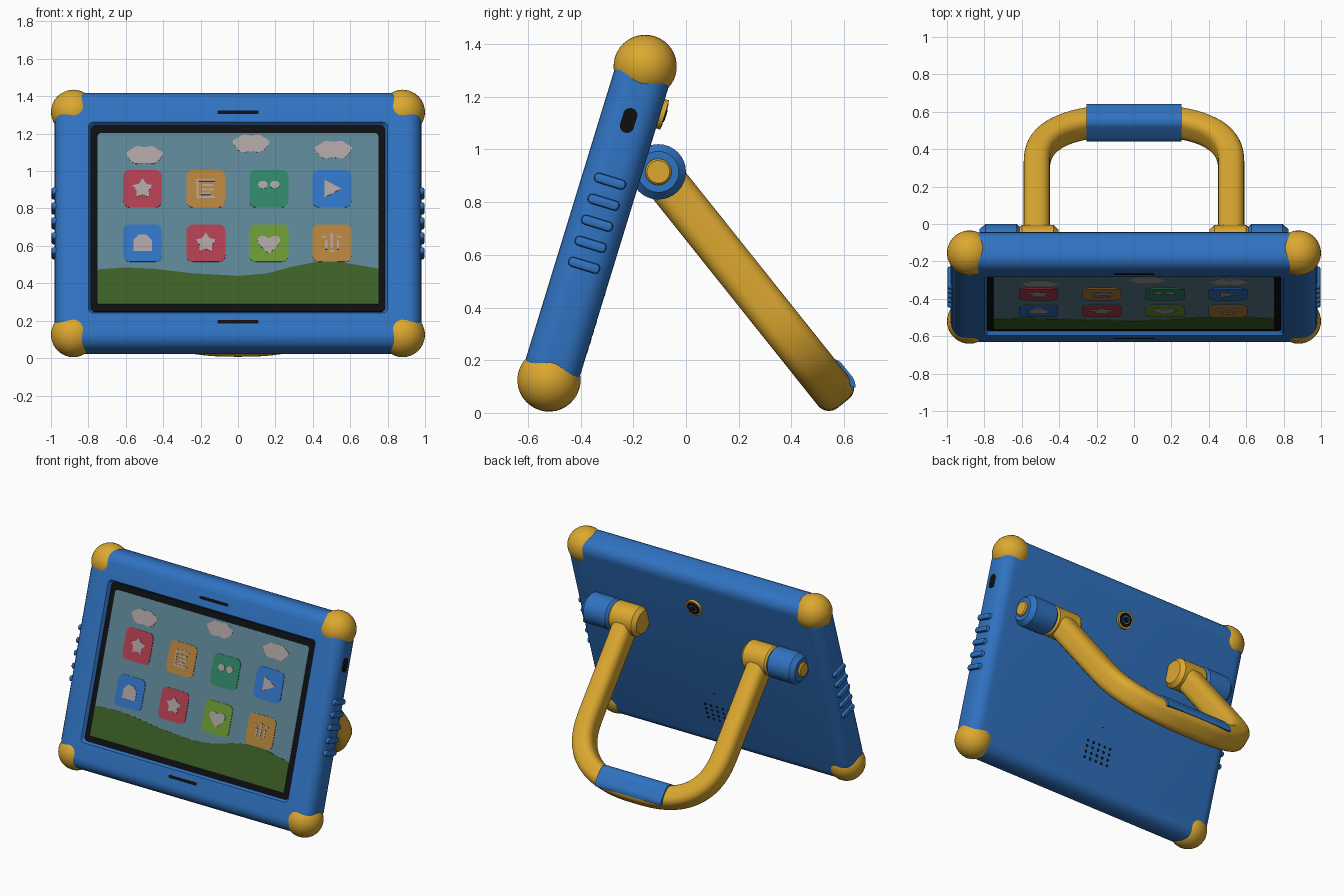
import bpy, bmesh, math
from math import sin, cos, pi
from mathutils import Matrix, Vector

if "Cube" in bpy.data.objects:
    bpy.data.objects.remove(bpy.data.objects["Cube"])


def material(name, hex_code):
    rgb = [int(hex_code[i:i + 2], 16) / 255 for i in (0, 2, 4)]
    col = [c / 12.92 if c < 0.04 else ((c + 0.055) / 1.055) ** 2.4 for c in rgb] + [1]
    m = bpy.data.materials.new(name)
    m.use_nodes = True
    m.diffuse_color = col
    m.node_tree.nodes["Principled BSDF"].inputs["Base Color"].default_value = col
    return m


BLUE = material("case blue", "3073c2")
GOLD = material("golden yellow", "dca830")
BLACK = material("black", "0e0f11")
SKY = material("sky blue", "5c8494")
HILL = material("hill green", "3c6026")
PALE = material("pale grey", "aaa09f")
RED = material("icon red", "b03f50")
ORANGE = material("icon orange", "b2813c")
TEAL = material("icon teal", "308468")
LIME = material("icon lime", "6a9632")

# Tablet frame: x across, y up the leaning case, z out of the screen
TILT = Matrix.Translation((0, -0.3375, 0.72)) @ Matrix.Rotation(math.radians(72.95), 4, 'X')
# Handle frame: x across, y down the arms, z out of the handle's upper side
ARM = Matrix.Translation((0, -0.105, 0.915)) @ Matrix.Rotation(math.radians(-51.4), 4, 'X')
PIVOT = Matrix.Translation((0, -0.105, 0.915))


def finish(name, bm, mat, frame):
    bmesh.ops.recalc_face_normals(bm, faces=bm.faces)
    me = bpy.data.meshes.new(name)
    bm.to_mesh(me)
    bm.free()
    me.materials.append(mat)
    ob = bpy.data.objects.new(name, me)
    ob.matrix_world = frame
    bpy.context.collection.objects.link(ob)
    bpy.ops.object.select_all(action='DESELECT')
    ob.select_set(True)
    bpy.context.view_layer.objects.active = ob
    bpy.ops.object.shade_smooth_by_angle(angle=math.radians(35))
    return ob


def loft(name, rings, mat, frame):
    """Skin a row of equal closed rings and cap both ends."""
    bm = bmesh.new()
    rows = [[bm.verts.new(p) for p in r] for r in rings]
    n = len(rows[0])
    for a, b in zip(rows, rows[1:]):
        for i in range(n):
            j = (i + 1) % n
            bm.faces.new((a[i], a[j], b[j], b[i]))
    bm.faces.new(rows[0])
    bm.faces.new(rows[-1])
    return finish(name, bm, mat, frame)


def rrect(hw, hh, r, k=6):
    """Rounded rectangle outline."""
    pts = []
    for q, (sx, sy) in enumerate(((1, 1), (-1, 1), (-1, -1), (1, -1))):
        for i in range(k + 1):
            a = (q + i / k) * pi / 2
            pts.append((sx * (hw - r) + r * cos(a), sy * (hh - r) + r * sin(a)))
    return pts


def plate(name, pts, mat, top, centre=(0, 0), thick=0.005, frame=TILT):
    ring = [(x + centre[0], y + centre[1]) for x, y in pts]
    return loft(name, [[(x, y, z) for x, y in ring] for z in (top - thick, top)], mat, frame)


def lathe(name, profile, mat, frame, n=32):
    """Turn (position, radius) pairs about the x axis."""
    return loft(name, [[(x, r * cos(2 * pi * i / n), r * sin(2 * pi * i / n)) for i in range(n)]
                       for x, r in profile], mat, frame)


def circle(r, n=20):
    return [(r * cos(2 * pi * i / n), r * sin(2 * pi * i / n)) for i in range(n)]


# Case with rounded edges and a sunken front
W, H, T, R = 0.98, 0.718, 0.108, 0.08
edge = []
for i in range(13):
    a = -pi / 2 + pi * i / 12
    edge.append((R * (1 - cos(a)), math.copysign(T - R, a) + R * sin(a)))
edge.insert(6, (0, -(T - R)))
rings = [[(x, y, z) for x, y in rrect(W - d, H - d, 0.16 - d * 0.8, 8)] for d, z in edge]
for hw, hh, z in ((0.80, 0.533, T), (0.787, 0.52, T - 0.026)):
    rings.append([(x, y, z) for x, y in rrect(hw, hh, 0.025, 8)])
loft("case", rings, BLUE, TILT)

# Corner bumpers
for sx in (-1, 1):
    for sy in (-1, 1):
        bm = bmesh.new()
        bmesh.ops.create_uvsphere(bm, u_segments=32, v_segments=18, radius=0.12,
                                  matrix=Matrix.Translation((sx * 0.88, sy * 0.6225, 0)))
        finish("corner_bumper", bm, GOLD, TILT)

# Side grip ridges
for sx in (-1, 1):
    for i in range(-2, 3):
        ridge = [[(sx * x, i * 0.0835 + b, a) for a, b in rrect(0.062 - d, 0.019 - d, 0.017 - d, 4)]
                 for x, d in ((0.95, 0), (0.988, 0), (0.994, 0.003), (0.997, 0.009))]
        loft("grip_ridge", ridge, BLUE, TILT)

# Side button and front slots
button = [[(x, 0.408 + b, a) for a, b in rrect(0.027, 0.048, 0.026)] for x in (0.976, 0.982)]
loft("side_button", button, BLACK, TILT)
for y in (0.589, -0.583):
    plate("front_slot", rrect(0.11, 0.01, 0.009, 3), BLACK, T + 0.001, (0, y))

# Screen layers
plate("screen_border", rrect(0.787, 0.52, 0.025), BLACK, 0.086)
plate("screen_sky", rrect(0.75, 0.479, 0.02), SKY, 0.089)
crest = [(-0.75, -0.285), (-0.6, -0.274), (-0.45, -0.281), (-0.25, -0.306), (0, -0.321),
         (0.15, -0.308), (0.3, -0.267), (0.42, -0.243), (0.52, -0.24), (0.65, -0.262), (0.75, -0.28)]
plate("screen_hill", [(-0.75, -0.479)] + crest + [(0.75, -0.479)], HILL, 0.091)
cloud = [(0.097 * cos(a) * (1 + 0.06 * sin(5 * a)), 0.05 * sin(a) * (1 + 0.12 * cos(6 * a)))
         for a in (2 * pi * i / 30 for i in range(30))]
for c in ((-0.5, 0.355), (0.07, 0.42), (0.51, 0.385)):
    plate("screen_cloud", cloud, PALE, 0.091, c)

# Icon tiles and their symbols
star = [((0.058 if i % 2 == 0 else 0.034) * cos(pi / 2 + i * pi / 5),
         (0.058 if i % 2 == 0 else 0.034) * sin(pi / 2 + i * pi / 5)) for i in range(10)]
triangle = [(-0.04, -0.05), (0.05, 0), (-0.04, 0.05)]
house = [(-0.05, -0.045), (0.05, -0.045), (0.05, 0.015), (0.02, 0.048), (-0.02, 0.048), (-0.05, 0.015)]
heart = [(0.055 * sin(a) ** 3 + 0.006 * sin(a),
          0.048 * cos(a) - 0.018 * cos(2 * a) - 0.006 * cos(3 * a)) for a in
         (2 * pi * i / 24 for i in range(24))]


def bar(x, y, hw, hh):
    return [(x + u * hw, y + v * hh) for u, v in ((-1, -1), (1, -1), (1, 1), (-1, 1))]


page = [bar(0, 0.047, 0.05, 0.006), bar(0, -0.047, 0.05, 0.006), bar(-0.044, 0, 0.006, 0.045),
        bar(0.01, 0.02, 0.03, 0.006), bar(0.01, -0.005, 0.03, 0.006), bar(0, -0.028, 0.025, 0.006)]
leaves = [[(s * 0.032 + 0.026 * cos(a), 0.022 + 0.022 * sin(a)) for a in
           (2 * pi * i / 14 for i in range(14))] for s in (-1, 1)]
clock = [bar(0, 0.012, 0.007, 0.04), bar(-0.03, -0.01, 0.006, 0.025), bar(0.032, -0.01, 0.006, 0.025),
         bar(0, -0.045, 0.012, 0.006), bar(-0.04, 0.035, 0.012, 0.005), bar(0.04, 0.035, 0.012, 0.005)]
icons = (((RED, [star]), (ORANGE, page), (TEAL, leaves), (BLUE, [triangle])),
         ((BLUE, [house]), (RED, [star]), (LIME, [heart]), (ORANGE, clock)))
for row, y in zip(icons, (0.166, -0.138)):
    for (mat, shapes), x in zip(row, (-0.51, -0.172, 0.165, 0.502)):
        plate("icon_tile", rrect(0.104, 0.104, 0.035), mat, 0.0925, (x, y))
        for shape in shapes:
            plate("icon_symbol", shape, PALE, 0.095, (x, y))

# Rear camera, speaker holes and small hole
BACK = TILT @ Matrix.Rotation(pi, 4, 'Y')
for name, r, top, mat in (("camera_ring", 0.058, 0.125, GOLD), ("camera_disc", 0.047, 0.127, BLACK),
                          ("camera_band", 0.027, 0.129, BLUE), ("camera_lens", 0.02, 0.131, BLACK)):
    plate(name, circle(r, 32), mat, top, (0, 0.468), 0.025 if mat == GOLD else 0.005, BACK)
for i in range(5):
    for j in range(4):
        plate("speaker_hole", circle(0.01, 10), BLACK, T + 0.001,
              ((i - 2) * 0.045, -0.42 + (j - 1.5) * 0.037), frame=BACK)
plate("small_hole", circle(0.006, 10), BLACK, T + 0.001, (0, -0.25), frame=BACK)

# Carrying handle: rounded section swept along a squarish arch
path = [Vector((0.52, 0.0)), Vector((0.52, 0.35))]
for i in range(41):
    c, s = cos(pi * i / 40), sin(pi * i / 40)
    path.append(Vector((math.copysign(0.52 * abs(c) ** 0.77, c), 0.65 + 0.405 * max(s, 0) ** 0.77)))
path += [Vector((-0.52, 0.35)), Vector((-0.52, 0.0))]
section = rrect(0.07, 0.08, 0.052, 5)
rings = []
for i, p in enumerate(path):
    t = (path[min(i + 1, len(path) - 1)] - path[max(i - 1, 0)]).normalized()
    rings.append([(p.x + t.y * a, p.y - t.x * a, b) for a, b in section])
loft("handle", rings, GOLD, ARM)

# Half sleeve over the upper side of the grip
outer, inner = rrect(0.086, 0.09, 0.055, 8), rrect(0.068, 0.072, 0.04, 8)
keep = [i for i, (a, b) in enumerate(outer) if -a * 0.781 + b * 0.624 > -0.012]
start = next(k for k, i in enumerate(keep) if i - 1 not in keep)
keep = keep[start:] + keep[:start]
half = [outer[i] for i in keep] + [inner[i] for i in reversed(keep)]
loft("grip_sleeve", [[(x, 1.036 + a, b) for a, b in half] for x in (-0.255, 0.255)], BLUE, ARM)

# Hinges on both sides
for s in (-1, 1):
    for name, mat, prof in (
            ("hinge_knuckle", GOLD, ((0.405, 0.075), (0.43, 0.1), (0.6, 0.1), (0.615, 0.088))),
            ("hinge_barrel", BLUE, ((0.612, 0.09), (0.628, 0.105), (0.795, 0.105), (0.825, 0.078))),
            ("hinge_pin", GOLD, ((0.8, 0.05), (0.832, 0.05), (0.84, 0.043)))):
        lathe(name, [(s * x, r) for x, r in prof], mat, PIVOT)
